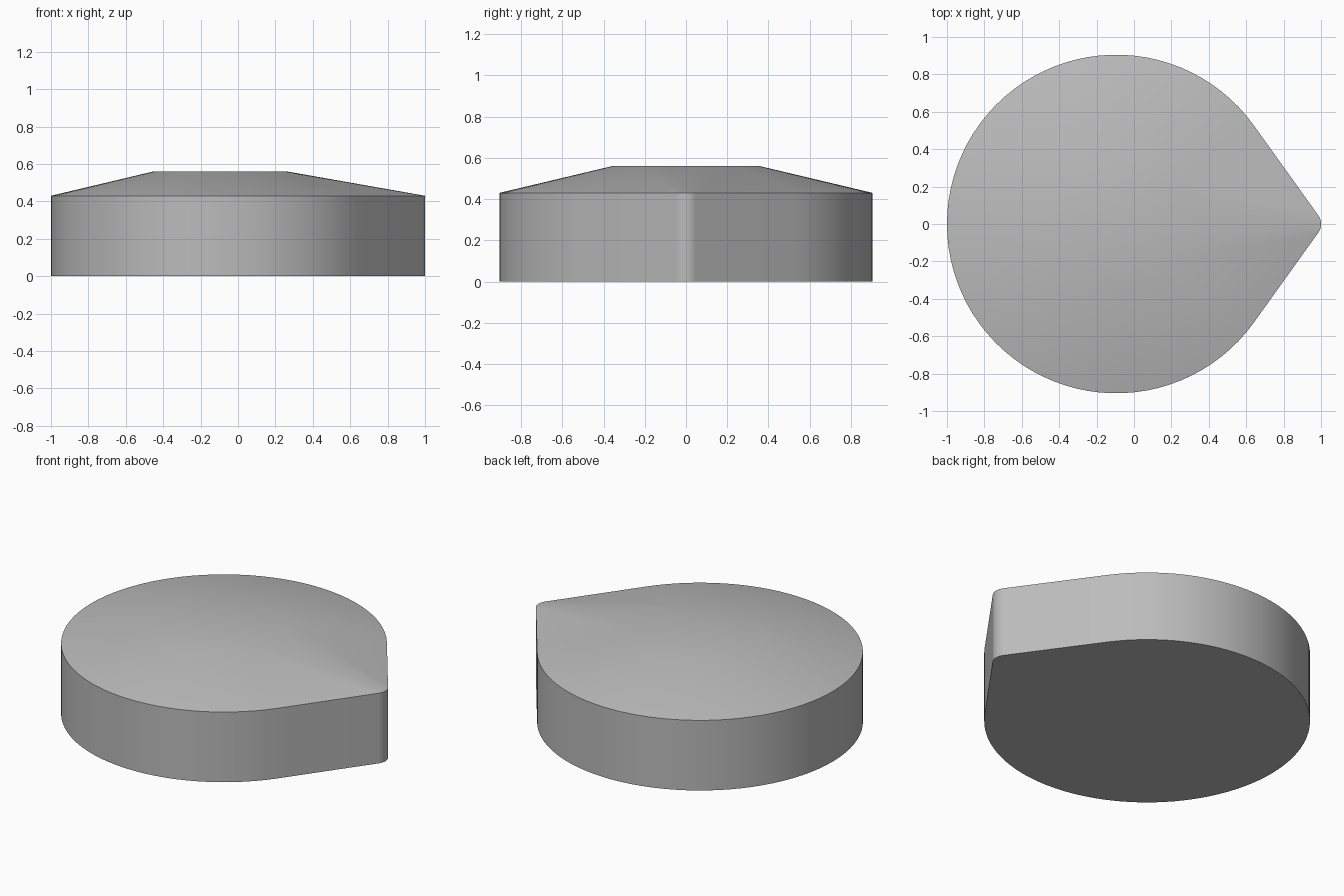
import bpy, bmesh
from math import acos, cos, sin, pi, radians

cube = bpy.data.objects.get("Cube")
if cube:
    bpy.data.objects.remove(cube)

CX, R = -0.095, 0.905          # main disc
TIP_R = 0.08                   # rounded point
TIP_X = 1.0 - TIP_R
TOP_R = 0.357                  # flat crown
Z_EDGE, Z_TOP = 0.43, 0.56
A = acos((R - TIP_R) / (TIP_X - CX))   # direction of the straight sides' normal


def arc(x, r, start, end, steps):
    """Points on an arc, both ends included."""
    angles = [start + (end - start) * i / steps for i in range(steps + 1)]
    return [(x + r * cos(t), r * sin(t)) for t in angles]


def outline(disc_r, tip_x, tip_r):
    return arc(CX, disc_r, A, 2 * pi - A, 72) + arc(tip_x, tip_r, -A, A, 16)


bm = bmesh.new()


def ring(points, z):
    return [bm.verts.new((x, y, z)) for x, y in points]


def bridge(low, high):
    n = len(low)
    for i in range(n):
        j = (i + 1) % n
        bm.faces.new((low[i], low[j], high[j], high[i]))


# Teardrop wall, sloped roof blending to a round crown, flat caps
drop = outline(R, TIP_X, TIP_R)
base = ring(drop, 0)
rim = ring(drop, Z_EDGE)
crown = ring(outline(TOP_R, CX, TOP_R), Z_TOP)
bridge(base, rim)
bridge(rim, crown)
bm.faces.new(crown)
bm.faces.new(base[::-1])
bmesh.ops.remove_doubles(bm, verts=bm.verts, dist=1e-5)
bmesh.ops.recalc_face_normals(bm, faces=bm.faces)

mesh = bpy.data.meshes.new("teardrop_body")
bm.to_mesh(mesh)
bm.free()
body = bpy.data.objects.new("teardrop_body", mesh)
bpy.context.collection.objects.link(body)

# Plain grey
grey = bpy.data.materials.new("plain grey")
grey.use_nodes = True
colour = (0.5, 0.5, 0.5, 1)
grey.diffuse_color = colour
grey.node_tree.nodes["Principled BSDF"].inputs["Base Color"].default_value = colour
mesh.materials.append(grey)

# Smooth roof and wall, sharp rim and base
bpy.ops.object.select_all(action="DESELECT")
body.select_set(True)
bpy.context.view_layer.objects.active = body
bpy.ops.object.shade_smooth_by_angle(angle=radians(30))
